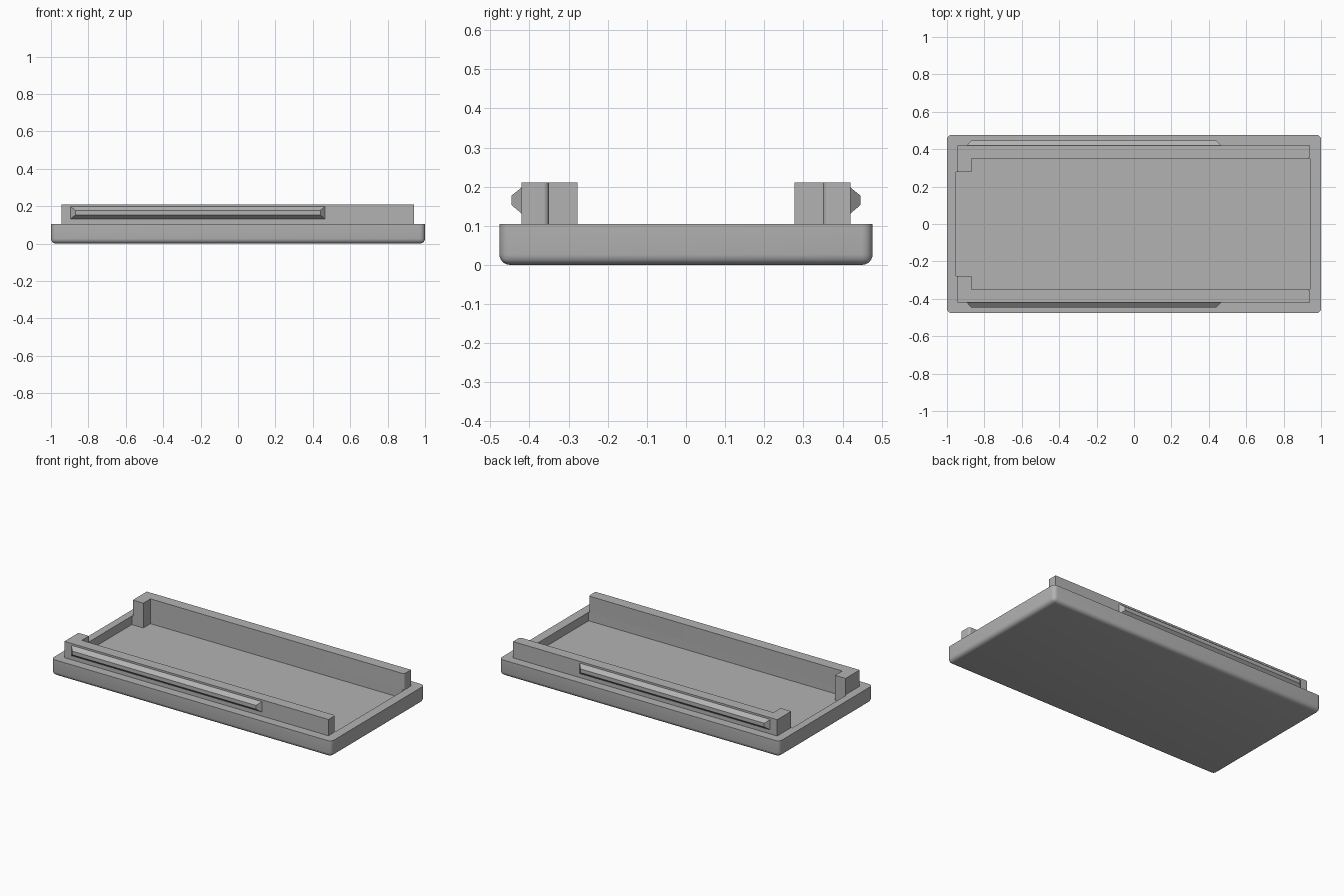
import bpy, bmesh, math
from mathutils import Vector

if "Cube" in bpy.data.objects:
    bpy.data.objects.remove(bpy.data.objects["Cube"])

RIM, TOP, FLOOR = 0.105, 0.21, 0.05

grey = bpy.data.materials.new("plain grey")
grey.diffuse_color = (0.45, 0.45, 0.45, 1)
grey.use_nodes = True
grey.node_tree.nodes["Principled BSDF"].inputs["Base Color"].default_value = grey.diffuse_color


def finish(bm, name, smooth=False):
    bmesh.ops.recalc_face_normals(bm, faces=bm.faces)
    me = bpy.data.meshes.new(name)
    bm.to_mesh(me)
    bm.free()
    me.materials.append(grey)
    ob = bpy.data.objects.new(name, me)
    bpy.context.collection.objects.link(ob)
    if smooth:
        bpy.ops.object.select_all(action='DESELECT')
        ob.select_set(True)
        bpy.context.view_layer.objects.active = ob
        bpy.ops.object.shade_smooth_by_angle(angle=math.radians(35))
    return ob


def prism(outline, z0, z1, open_bottom=False):
    bm = bmesh.new()
    base = bm.faces.new([bm.verts.new((x, y, z0)) for x, y in outline])
    ext = bmesh.ops.extrude_face_region(bm, geom=[base], use_keep_orig=True)
    for g in ext["geom"]:
        if isinstance(g, bmesh.types.BMVert):
            g.co.z = z1
    if open_bottom:
        bmesh.ops.delete(bm, geom=[base], context='FACES_ONLY')
    return bm


# Tray block with rounded corners and rounded bottom edge
bm = prism([(-1, -.477), (1, -.477), (1, .477), (-1, .477)], 0, RIM)
edges = [e for e in bm.edges if min(v.co.z for v in e.verts) < 0.01]
bmesh.ops.bevel(bm, geom=edges, offset=0.027, segments=6, profile=0.5, affect='EDGES')
tray = finish(bm, "tray")

# Pocket, narrower at the left between the corner posts
half = [(.94, .35), (-.87, .35), (-.87, .277), (-.952, .277)]
outline = half + [(x, -y) for x, y in reversed(half)]
pocket = finish(prism(outline, FLOOR, 0.3), "pocket_cutter")
cut = tray.modifiers.new("pocket", 'BOOLEAN')
cut.operation = 'DIFFERENCE'
cut.solver = 'EXACT'
cut.object = pocket
bpy.ops.object.select_all(action='DESELECT')
tray.select_set(True)
bpy.context.view_layer.objects.active = tray
bpy.ops.object.modifier_apply(modifier=cut.name)
bpy.data.objects.remove(pocket)
bpy.ops.object.shade_smooth_by_angle(angle=math.radians(35))

for side, label in ((-1, "front"), (1, "back")):
    # Rail with a corner post on the left and a rounded inner right corner
    r = 0.015
    arc = [(.94 - r + r * math.cos(a), .35 + r - r * math.sin(a))
           for a in (i * math.pi / 12 for i in range(7))]
    rail = [(-.945, .277), (-.945, .42), (.94, .42)] + arc + [(-.87, .35), (-.87, .277)]
    finish(prism([(x, y * side) for x, y in rail], RIM, TOP, True), label + "_rail", True)

    # Snap ridge on the outer face of the rail, tapered on all four sides
    bm = bmesh.new()
    wall, tip = [
        [bm.verts.new((x, y * side, z)) for x, z in ((x0, z0), (x1, z0), (x1, z1), (x0, z1))]
        for x0, x1, y, z0, z1 in ((-.895, .465, .42, .131, .198), (-.87, .44, .446, .153, .177))]
    bm.faces.new(tip)
    for i in range(4):
        j = (i + 1) % 4
        bm.faces.new((wall[i], wall[j], tip[j], tip[i]))
    ob = finish(bm, label + "_snap_ridge")
    # Make the open shell face outwards
    me = ob.data
    if me.polygons[0].normal.dot(Vector((0, side, 0))) < 0:
        me.flip_normals()
